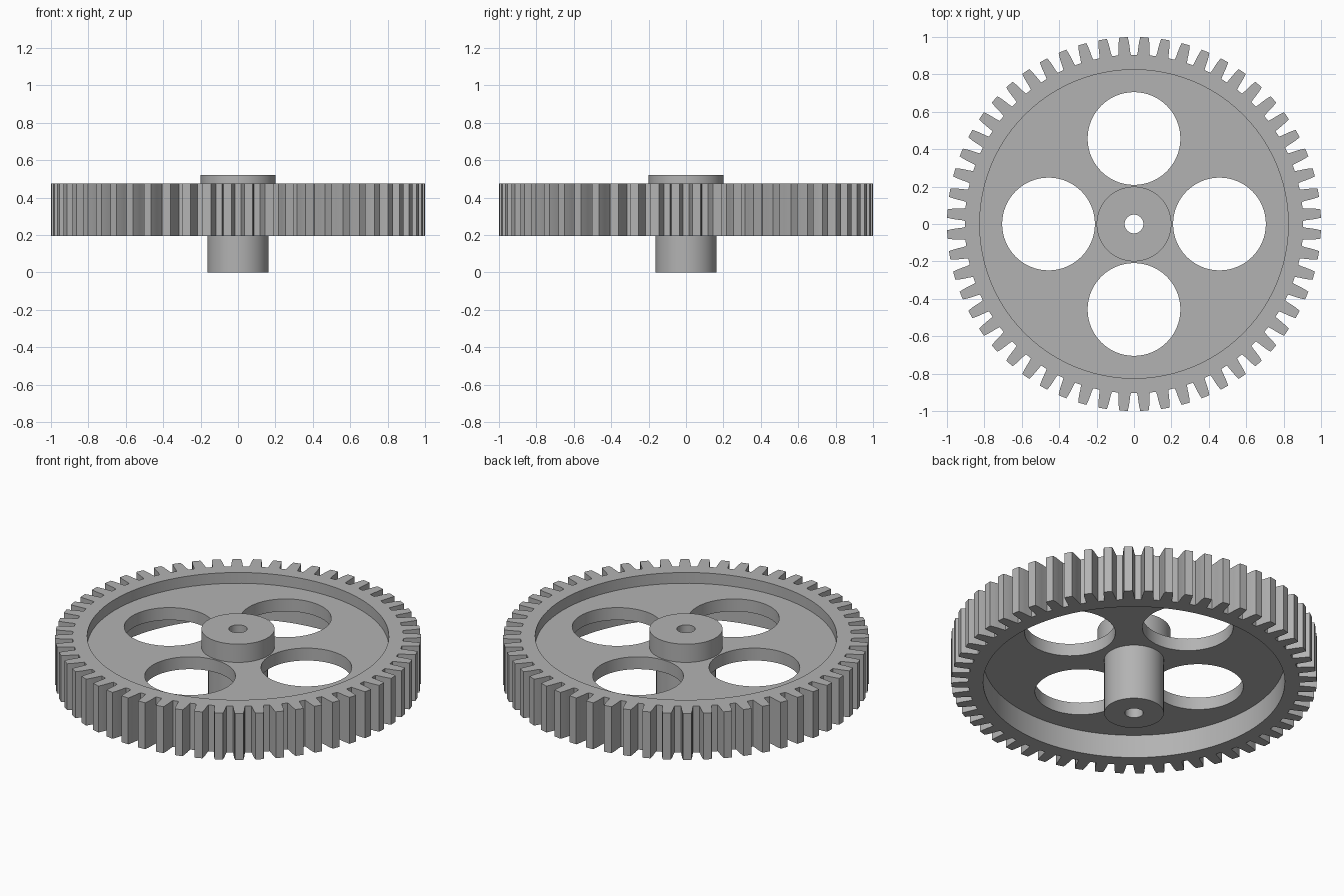
import bpy, bmesh
from math import sin, cos, pi, radians

TEETH = 56
BORE = 0.05

cube = bpy.data.objects.get("Cube")
if cube:
    bpy.data.objects.remove(cube, do_unlink=True)

steel = bpy.data.materials.new("grey_steel")
steel.use_nodes = True
grey = (0.45, 0.45, 0.45, 1)
steel.diffuse_color = grey
steel.node_tree.nodes["Principled BSDF"].inputs["Base Color"].default_value = grey


def circle(r, cx=0, cy=0, n=96):
    return [(cx + r * cos(2 * pi * i / n), cy + r * sin(2 * pi * i / n)) for i in range(n)]


def gear_outline():
    # One tooth flank as (radius, half width), mirrored and repeated
    flank = [(0.905, 0.034), (0.925, 0.031), (0.95, 0.0295), (0.975, 0.027), (1.0, 0.0225)]
    tooth = [(r, -w / r) for r, w in flank] + [(r, w / r) for r, w in reversed(flank)]
    pts = []
    for i in range(TEETH):
        mid = 2 * pi * (i + 0.5) / TEETH
        pts += [(r * cos(mid + a), r * sin(mid + a)) for r, a in tooth]
    return pts


def plate(name, loops, z0, z1):
    # Flat profile with holes, extruded between two heights
    curve = bpy.data.curves.new(name, "CURVE")
    curve.dimensions = "2D"
    curve.fill_mode = "BOTH"
    curve.extrude = (z1 - z0) / 2
    for pts in loops:
        spline = curve.splines.new("POLY")
        spline.points.add(len(pts) - 1)
        for p, (x, y) in zip(spline.points, pts):
            p.co = (x, y, 0, 1)
        spline.use_cyclic_u = True
    temp = bpy.data.objects.new(name + "_profile", curve)
    bpy.context.collection.objects.link(temp)
    bpy.context.view_layer.update()
    graph = bpy.context.evaluated_depsgraph_get()
    mesh = bpy.data.meshes.new_from_object(temp.evaluated_get(graph))
    bpy.data.objects.remove(temp, do_unlink=True)

    bm = bmesh.new()
    bm.from_mesh(mesh)
    bmesh.ops.remove_doubles(bm, verts=bm.verts, dist=0.0001)
    bmesh.ops.recalc_face_normals(bm, faces=bm.faces)
    bmesh.ops.translate(bm, verts=bm.verts, vec=(0, 0, (z0 + z1) / 2))
    bm.to_mesh(mesh)
    bm.free()
    mesh.name = name
    mesh.materials.clear()
    mesh.materials.append(steel)
    obj = bpy.data.objects.new(name, mesh)
    bpy.context.collection.objects.link(obj)
    bpy.ops.object.select_all(action="DESELECT")
    obj.select_set(True)
    bpy.context.view_layer.objects.active = obj
    bpy.ops.object.shade_smooth_by_angle(angle=radians(20))
    return obj


# Toothed rim
plate("toothed_rim", [gear_outline(), circle(0.825)], 0.195, 0.475)

# Thin web with four lightening holes
holes = [circle(0.248, 0.457 * cos(k * pi / 2), 0.457 * sin(k * pi / 2), 64) for k in range(4)]
plate("web", [circle(0.825), circle(BORE)] + holes, 0.335, 0.41)

# Hub above and below the web
plate("upper_hub", [circle(0.2), circle(BORE)], 0.41, 0.52)
plate("lower_hub", [circle(0.163), circle(BORE)], 0, 0.335)
